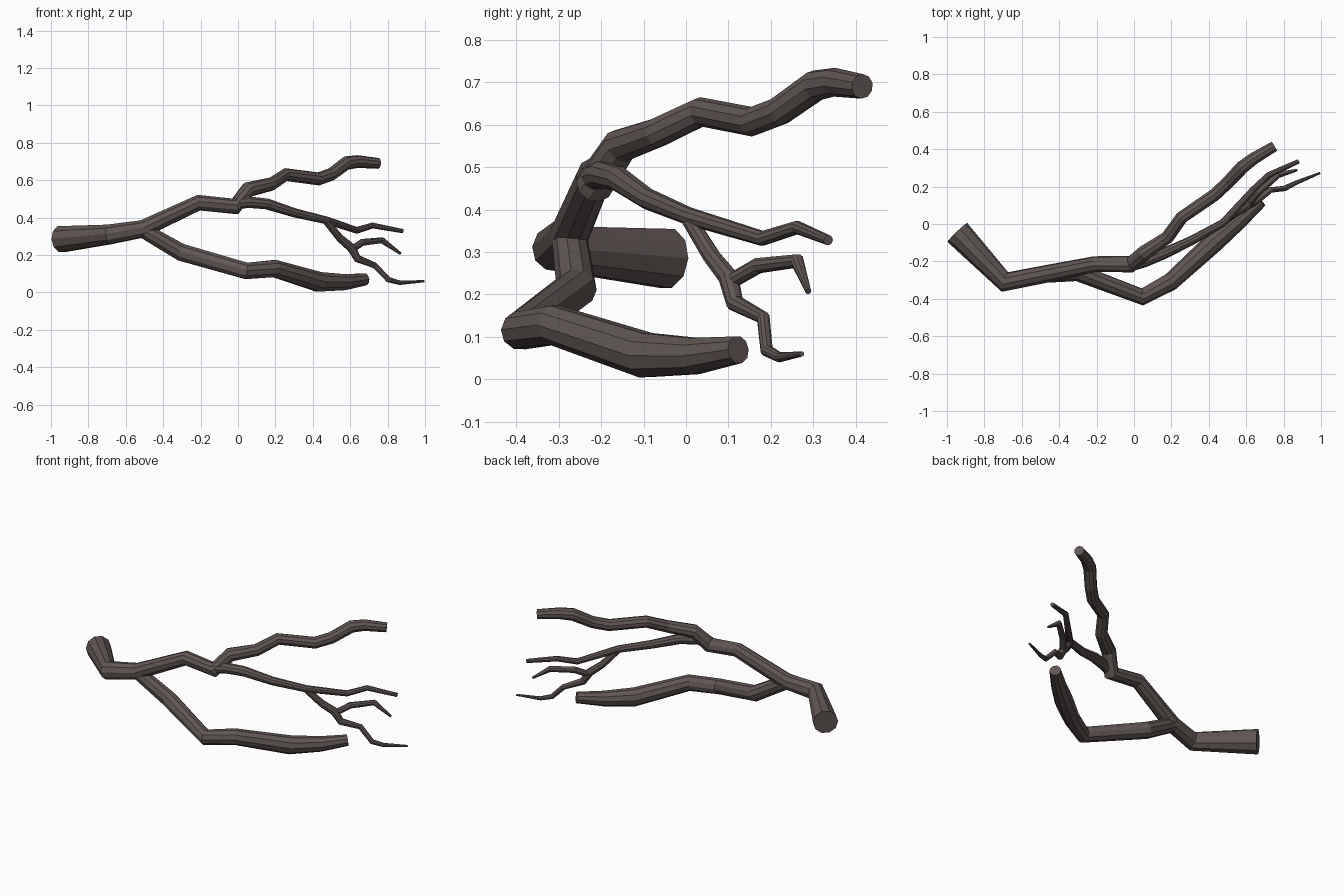
import bpy, bmesh, math
from mathutils import Vector

SIDES = 10
bark = bpy.data.materials.new("bark")
bark.diffuse_color = (0.12, 0.095, 0.088, 1)


def limb(name, points):
    """Tapered tube through (x, y, z, radius) points with flat end caps."""
    pos = [Vector(p[:3]) for p in points]
    last = len(pos) - 1
    bm = bmesh.new()
    rings = []
    side = None
    prev = None
    for i, p in enumerate(pos):
        a = (p - pos[i - 1]).normalized() if i > 0 else Vector()
        b = (pos[i + 1] - p).normalized() if i < last else Vector()
        t = (a + b).normalized()
        if side is None:
            side = t.cross(Vector((0, 0, 1))).normalized()
        else:
            side = prev.rotation_difference(t) @ side
        prev = t
        up = side.cross(t).normalized()
        r = points[i][3]
        angles = [2 * math.pi * k / SIDES for k in range(SIDES)]
        rings.append([bm.verts.new(p + r * (math.cos(g) * side + math.sin(g) * up))
                      for g in angles])
    for lo, hi in zip(rings, rings[1:]):
        for k in range(SIDES):
            n = (k + 1) % SIDES
            bm.faces.new((lo[k], lo[n], hi[n], hi[k]))
    bm.faces.new(rings[0][::-1])
    bm.faces.new(rings[-1])
    bmesh.ops.recalc_face_normals(bm, faces=bm.faces)
    me = bpy.data.meshes.new(name)
    bm.to_mesh(me)
    bm.free()
    me.materials.append(bark)
    ob = bpy.data.objects.new(name, me)
    bpy.context.collection.objects.link(ob)
    return ob


# Main stem continuing into the upper branch
limb("main_branch", [
    (-.945, -.045, .285, .073), (-.69, -.31, .31, .055), (-.51, -.275, .34, .048),
    (-.21, -.215, .48, .043), (-.015, -.215, .46, .045), (.055, -.155, .55, .042),
    (.18, -.07, .58, .036), (.255, .035, .63, .035), (.43, .155, .607, .035),
    (.50, .22, .632, .035), (.58, .305, .692, .037), (.64, .35, .70, .034),
    (.75, .415, .69, .029)])

# Heavy lower branch
limb("lower_branch", [
    (-.52, -.275, .34, .042), (-.305, -.258, .215, .048), (.045, -.39, .115, .046),
    (.195, -.31, .128, .048), (.43, -.095, .057, .055), (.565, .02, .055, .045),
    (.68, .123, .07, .033)])

# Thin middle branch
limb("middle_branch", [
    (-.02, -.22, .475, .034), (.055, -.20, .483, .032), (.155, -.16, .473, .030),
    (.305, -.09, .425, .025), (.475, .005, .385, .021), (.635, .18, .332, .018),
    (.72, .262, .358, .016), (.88, .335, .328, .012)])

# Drooping twig off the middle branch
limb("drooping_twig", [
    (.465, .0, .388, .018), (.545, .06, .29, .021), (.605, .10, .24, .024),
    (.64, .115, .18, .021), (.73, .182, .145, .016), (.805, .19, .068, .015),
    (.865, .22, .052, .012), (.995, .273, .06, .006)])

# Side twig
limb("side_twig", [
    (.60, .095, .225, .018), (.665, .17, .268, .019), (.77, .262, .279, .017),
    (.87, .288, .207, .007)])
